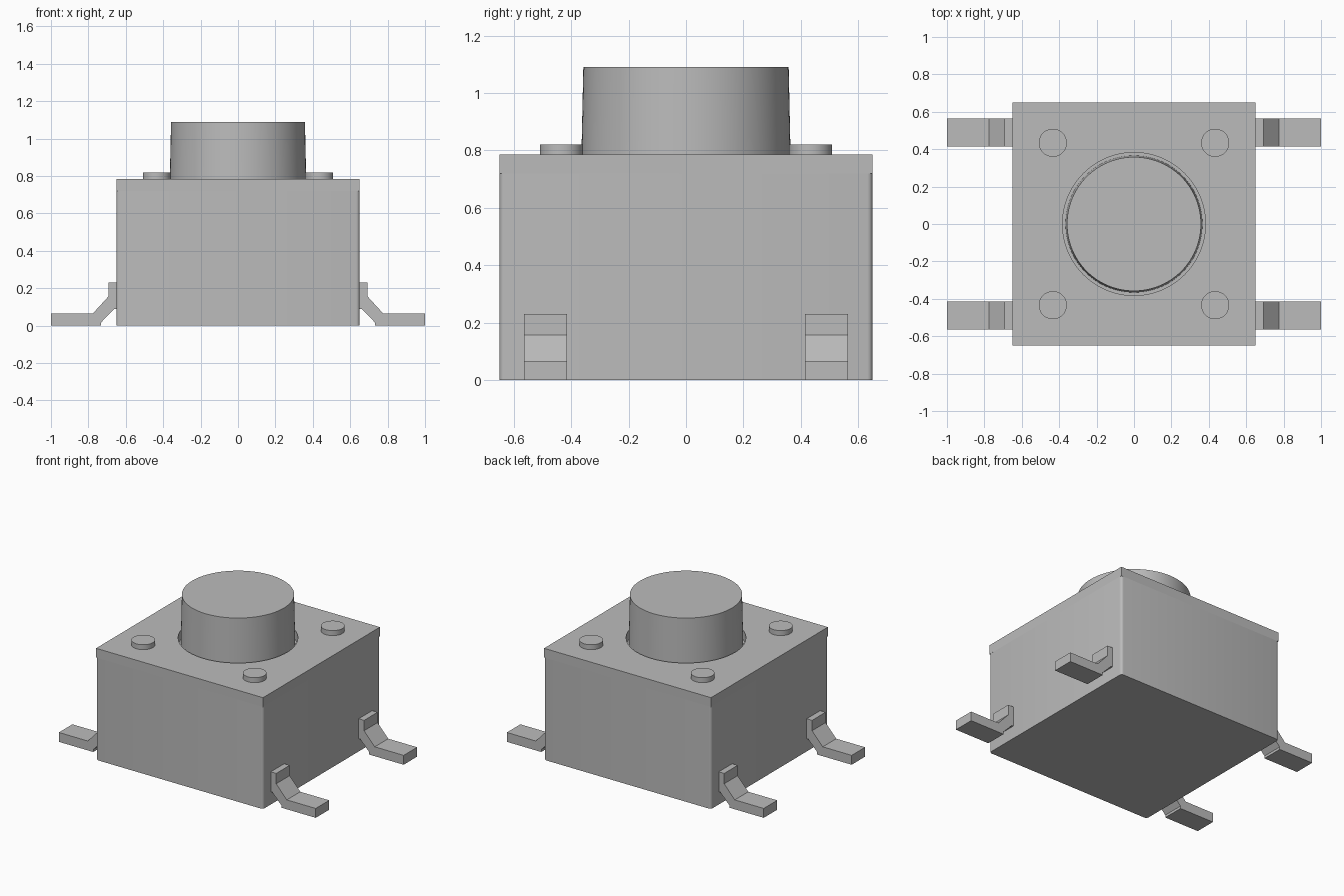
import bpy
import bmesh

if "Cube" in bpy.data.objects:
    bpy.data.objects.remove(bpy.data.objects["Cube"])

grey = bpy.data.materials.new("plain_grey")
grey.use_nodes = True
grey.diffuse_color = (0.5, 0.5, 0.5, 1)
grey.node_tree.nodes["Principled BSDF"].inputs["Base Color"].default_value = (0.5, 0.5, 0.5, 1)

HALF = 0.65      # half width of the housing
LID_Z = 0.72     # underside of the lid
TOP_Z = 0.785    # top of the lid


def finish(name, bm, smooth=False):
    bmesh.ops.recalc_face_normals(bm, faces=bm.faces)
    mesh = bpy.data.meshes.new(name)
    bm.to_mesh(mesh)
    bm.free()
    mesh.materials.append(grey)
    obj = bpy.data.objects.new(name, mesh)
    bpy.context.collection.objects.link(obj)
    bpy.ops.object.select_all(action="DESELECT")
    obj.select_set(True)
    bpy.context.view_layer.objects.active = obj
    if smooth:
        bpy.ops.object.shade_smooth_by_angle(angle=0.6)
    return obj


def box(name, z0, z1, corner=0.0):
    bm = bmesh.new()
    bmesh.ops.create_cube(bm, size=1)
    for v in bm.verts:
        v.co = (v.co.x * 2 * HALF, v.co.y * 2 * HALF, z0 if v.co.z < 0 else z1)
    if corner:
        upright = [e for e in bm.edges if abs(e.verts[0].co.z - e.verts[1].co.z) > 0.01]
        bmesh.ops.bevel(bm, geom=upright, offset=corner, segments=4, profile=0.5, affect="EDGES")
    return finish(name, bm, smooth=corner > 0)


def cylinder(name, x, y, z0, z1, r0, r1, sides):
    bm = bmesh.new()
    bmesh.ops.create_cone(bm, cap_ends=True, segments=sides, radius1=r0, radius2=r1, depth=z1 - z0)
    bmesh.ops.translate(bm, verts=bm.verts, vec=(x, y, (z0 + z1) / 2))
    return finish(name, bm, smooth=True)


# Housing with slightly rounded upright corners
box("housing", 0, LID_Z, corner=0.018)

# Square lid with a round opening
lid = box("lid", LID_Z, TOP_Z)
cutter = cylinder("opening_cutter", 0, 0, LID_Z - 0.1, TOP_Z + 0.1, 0.382, 0.382, 96)
cutter.hide_render = True
cut = lid.modifiers.new("opening", "BOOLEAN")
cut.operation = "DIFFERENCE"
cut.object = cutter
bpy.context.view_layer.objects.active = lid
bpy.ops.object.modifier_apply(modifier="opening")
bpy.data.objects.remove(cutter)
bpy.ops.object.select_all(action="DESELECT")
lid.select_set(True)
bpy.ops.object.shade_smooth_by_angle(angle=0.6)

# Tapered push button
cylinder("button", 0, 0, LID_Z, 1.09, 0.366, 0.358, 96)

# Rivets and bent legs at the four corners
LEG_PROFILE = [(0.64, 0.23), (0.692, 0.23), (0.692, 0.157), (0.775, 0.066), (1, 0.066),
               (1, 0), (0.732, 0), (0.732, 0.017), (0.662, 0.09), (0.64, 0.09)]


def leg(name, sx, sy):
    bm = bmesh.new()
    face = bm.faces.new([bm.verts.new((sx * x, sy * 0.414, z)) for x, z in LEG_PROFILE])
    side = bmesh.ops.extrude_face_region(bm, geom=[face])
    moved = [g for g in side["geom"] if isinstance(g, bmesh.types.BMVert)]
    bmesh.ops.translate(bm, verts=moved, vec=(0, sy * 0.15, 0))
    finish(name, bm)


for sx, side in ((1, "left"), (-1, "right")):
    for sy, end in ((-1, "front"), (1, "back")):
        cylinder(f"rivet_{end}_{side}", sx * 0.434, sy * 0.434, TOP_Z - 0.02, 0.82, 0.075, 0.075, 48)
        leg(f"leg_{end}_{side}", sx, sy)
